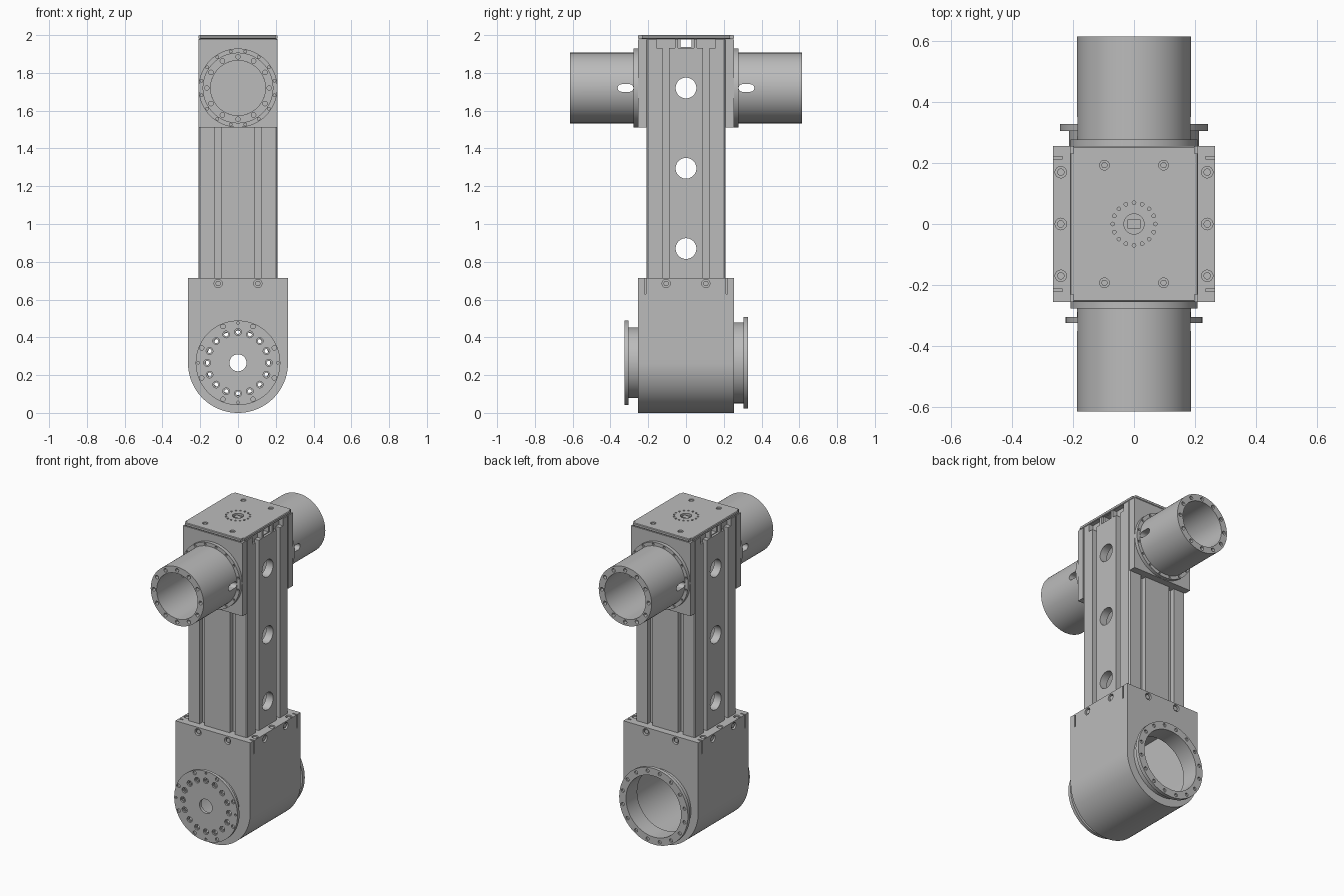
import bpy, bmesh
from math import sin, cos, pi
from mathutils import Matrix, Vector

cube = bpy.data.objects.get("Cube")
if cube:
    bpy.data.objects.remove(cube)

metal = bpy.data.materials.new("grey metal")
metal.use_nodes = True
GREY = (0.5, 0.5, 0.5, 1)
metal.diffuse_color = GREY
metal.node_tree.nodes["Principled BSDF"].inputs["Base Color"].default_value = GREY

ROT = {"x": Matrix.Rotation(pi / 2, 4, "Y"), "y": Matrix.Rotation(-pi / 2, 4, "X"), "z": Matrix()}


# Shape helpers: each returns a function that adds the shape to a bmesh
def box(x0, x1, y0, y1, z0, z1):
    def add(bm):
        size = Matrix.Diagonal((x1 - x0, y1 - y0, z1 - z0, 1))
        mid = Matrix.Translation(((x0 + x1) / 2, (y0 + y1) / 2, (z0 + z1) / 2))
        bmesh.ops.create_cube(bm, size=1, matrix=mid @ size)
    return add


def cyl(axis, r, start, end, a=0, b=0, seg=16):
    """Cylinder from start to end on an axis; a, b place it on the other two axes."""
    mid = (start + end) / 2
    at = {"x": (mid, a, b), "y": (a, mid, b), "z": (a, b, mid)}[axis]

    def add(bm):
        bmesh.ops.create_cone(bm, cap_ends=True, segments=seg, radius1=r, radius2=r,
                              depth=abs(end - start), matrix=Matrix.Translation(at) @ ROT[axis])
    return add


def ring(n, big, axis, r, start, end, a=0, b=0, turn=0.0, seg=12):
    """Circle of n small cylinders."""
    return [cyl(axis, r, start, end, a + big * cos(2 * pi * (i + turn) / n),
                b + big * sin(2 * pi * (i + turn) / n), seg) for i in range(n)]


def arch(r, y0, y1, z_mid, top):
    """U-shaped block: half round below, straight sides up to the top."""
    def add(bm):
        pts = [(r, top), (-r, top)]
        pts += [(-r * cos(pi * i / 48), z_mid - r * sin(pi * i / 48)) for i in range(49)]
        face = bm.faces.new([bm.verts.new((x, y0, z)) for x, z in pts])
        moved = bmesh.ops.extrude_face_region(bm, geom=[face])["geom"]
        bmesh.ops.translate(bm, vec=Vector((0, y1 - y0, 0)),
                            verts=[v for v in moved if isinstance(v, bmesh.types.BMVert)])
        bmesh.ops.recalc_face_normals(bm, faces=bm.faces)
    return add


def solid(name, shapes):
    bm = bmesh.new()
    for add in shapes:
        add(bm)
    mesh = bpy.data.meshes.new(name)
    bm.to_mesh(mesh)
    bm.free()
    obj = bpy.data.objects.new(name, mesh)
    bpy.context.collection.objects.link(obj)
    mesh.materials.append(metal)
    return obj


def activate(obj):
    bpy.ops.object.select_all(action="DESELECT")
    obj.select_set(True)
    bpy.context.view_layer.objects.active = obj


def cut(obj, shapes):
    cutter = solid("cutter", shapes)
    mod = obj.modifiers.new("cut", "BOOLEAN")
    mod.operation, mod.solver, mod.object = "DIFFERENCE", "EXACT", cutter
    mod.use_self = True
    activate(obj)
    bpy.ops.object.modifier_apply(modifier=mod.name)
    bpy.data.objects.remove(cutter)


def bevel(obj, width):
    mod = obj.modifiers.new("bevel", "BEVEL")
    mod.width, mod.segments = width, 1
    activate(obj)
    bpy.ops.object.modifier_apply(modifier=mod.name)


BOTH = (-1, 1)
TUBE_Z, HUB_Z = 1.72, 0.265
W, D, HW = 0.21, 0.255, 0.265    # column half width, half depth, housing half width
RIM = 0.715                      # top of the lower housing

# Column: hollow profile with slots and cross holes
column = solid("column", [box(-W, W, -W, W, 0.68, 1.985)])
bevel(column, 0.008)
cut(column, [box(-0.16, 0.16, -0.16, 0.16, 0.72, 1.96)])
cuts = [cyl("x", 0.055, -0.3, 0.3, 0, z, 40) for z in (0.87, 1.295, TUBE_Z)]
cuts += [box(-0.3, 0.3, -0.03, 0.03, 1.937, 1.978)]
for s in BOTH:
    for t in BOTH:
        m = t * 0.107
        lo, hi = sorted((s * 0.18, s * 0.3))
        cuts += [box(lo, hi, m - 0.018, m + 0.018, 0.6, 1.95),
                 box(lo, hi, m - 0.048, m + 0.048, 1.932, 1.98),
                 box(m - 0.018, m + 0.018, lo, hi, 0.6, 1.51)]
    lo, hi = sorted((s * 0.195, s * 0.3))
    cuts += [box(lo, hi, -0.042, 0.042, 1.932, 1.98)]
cut(column, cuts)

# Top cap with hub and screws
cap = solid("top_cap", [box(-W, W, -D, D, 1.98, 2.0)])
bevel(cap, 0.004)
screws = [(x * 0.097, y * 0.193) for x in BOTH for y in BOTH]
cut(cap, [cyl("z", 0.016, 1.985, 2.1, x, y) for x, y in screws]
    + [cyl("z", 0.033, 1.985, 2.1, seg=32)] + ring(16, 0.07, "z", 0.006, 1.99, 2.1)
    + [box(*sorted((x * 0.198, x * 0.3)), *sorted((y * 0.232, y * 0.3)), 1.9, 2.1)
       for x in BOTH for y in BOTH])
solid("cap_screws", [cyl("z", 0.01, 1.983, 1.995, x, y) for x, y in screws]
      + [box(-0.022, 0.022, -0.015, 0.015, 1.983, 1.994)])

# Upper arms, front and back
for s, side in zip(BOTH, ("front", "back")):
    plate = solid(side + "_mount_plate", [box(-W, W, *sorted((s * W, s * D)), 1.51, 1.978)])
    cut(plate, [cyl("y", 0.145, s * 0.2, s * 0.3, 0, TUBE_Z, 64)])
    flange = solid(side + "_arm_flange", [cyl("y", 0.209, s * D, s * 0.277, 0, TUBE_Z, 64)])
    cut(flange, [cyl("y", 0.145, s * 0.2, s * 0.4, 0, TUBE_Z, 64)]
        + ring(16, 0.197, "y", 0.007, s * 0.267, s * 0.3, 0, TUBE_Z, 0.5))
    tube = solid(side + "_arm_tube", [cyl("y", 0.187, s * D, s * 0.615, 0, TUBE_Z, 80)])
    cut(tube, [cyl("y", 0.145, s * 0.2, s * 0.7, 0, TUBE_Z, 80)])
    slot = [box(-0.3, 0.3, *sorted((s * 0.298, s * 0.342)), TUBE_Z - 0.02, TUBE_Z + 0.02)]
    slot += [cyl("x", 0.02, -0.3, 0.3, s * y, TUBE_Z) for y in (0.298, 0.342)]
    cut(tube, slot + ring(12, 0.165, "y", 0.012, s * 0.59, s * 0.7, 0, TUBE_Z))

# Lower housing: hollow U-shaped block
housing = solid("lower_housing", [arch(HW, -D, D, HUB_Z, RIM)])
cut(housing, [arch(0.222, -0.215, 0.215, HUB_Z, 0.66)])
rim_screws = [(x * 0.24, y) for x in BOTH for y in (-0.17, 0, 0.17)]
cuts = [cyl("y", 0.17, -0.2, -0.3, 0, HUB_Z, 64), cyl("y", 0.195, 0.2, 0.3, 0, HUB_Z, 64)]
cuts += [cyl("z", 0.019, 0.7, 0.8, x, y) for x, y in rim_screws]
for s in BOTH:
    for t in BOTH:
        cuts += [cyl("y", 0.022, s * 0.237, s * 0.3, t * 0.105, 0.685),
                 cyl("x", 0.022, s * 0.247, s * 0.3, t * 0.105, 0.685),
                 box(*sorted((s * 0.235, s * 0.3)), t * 0.217 - 0.004, t * 0.217 + 0.004, 0.63, 0.8)]
cut(housing, cuts)
heads = [cyl("z", 0.012, 0.695, 0.71, x, y) for x, y in rim_screws]
for s in BOTH:
    for t in BOTH:
        heads += [cyl("y", 0.014, s * 0.23, s * 0.249, t * 0.105, 0.685),
                  cyl("x", 0.014, s * 0.24, s * 0.259, t * 0.105, 0.685)]
solid("housing_screws", heads)

# Front drive disc with bolt circle and through hole
neck = solid("front_neck", [cyl("y", 0.187, -D, -0.305, 0, HUB_Z, 64)])
cut(neck, [cyl("y", 0.18, -0.2, -0.4, 0, HUB_Z, 64)])
disc = solid("drive_disc", [cyl("y", 0.224, -0.305, -0.325, 0, HUB_Z, 80)])
cut(disc, [cyl("y", 0.045, -0.2, -0.4, 0, HUB_Z, 40)]
    + ring(16, 0.163, "y", 0.011, -0.2, -0.4, 0, HUB_Z)
    + ring(16, 0.163, "y", 0.018, -0.315, -0.4, 0, HUB_Z)
    + ring(8, 0.208, "y", 0.012, -0.315, -0.4, 0, HUB_Z, 0.5)
    + ring(4, 0.21, "y", 0.007, -0.315, -0.4, 0, HUB_Z))

# Back open ring
neck = solid("back_neck", [cyl("y", 0.214, D, 0.305, 0, HUB_Z, 80)])
cut(neck, [cyl("y", 0.195, 0.2, 0.4, 0, HUB_Z, 64)])
flange = solid("back_ring", [cyl("y", 0.243, 0.305, 0.328, 0, HUB_Z, 80)])
cut(flange, [cyl("y", 0.195, 0.2, 0.4, 0, HUB_Z, 64)]
    + ring(16, 0.222, "y", 0.011, 0.318, 0.4, 0, HUB_Z, 0.5))

# Smooth round walls, sharp edges
for obj in [o for o in bpy.context.collection.objects if o.type == "MESH"]:
    activate(obj)
    bpy.ops.object.shade_smooth_by_angle(angle=pi / 6)
